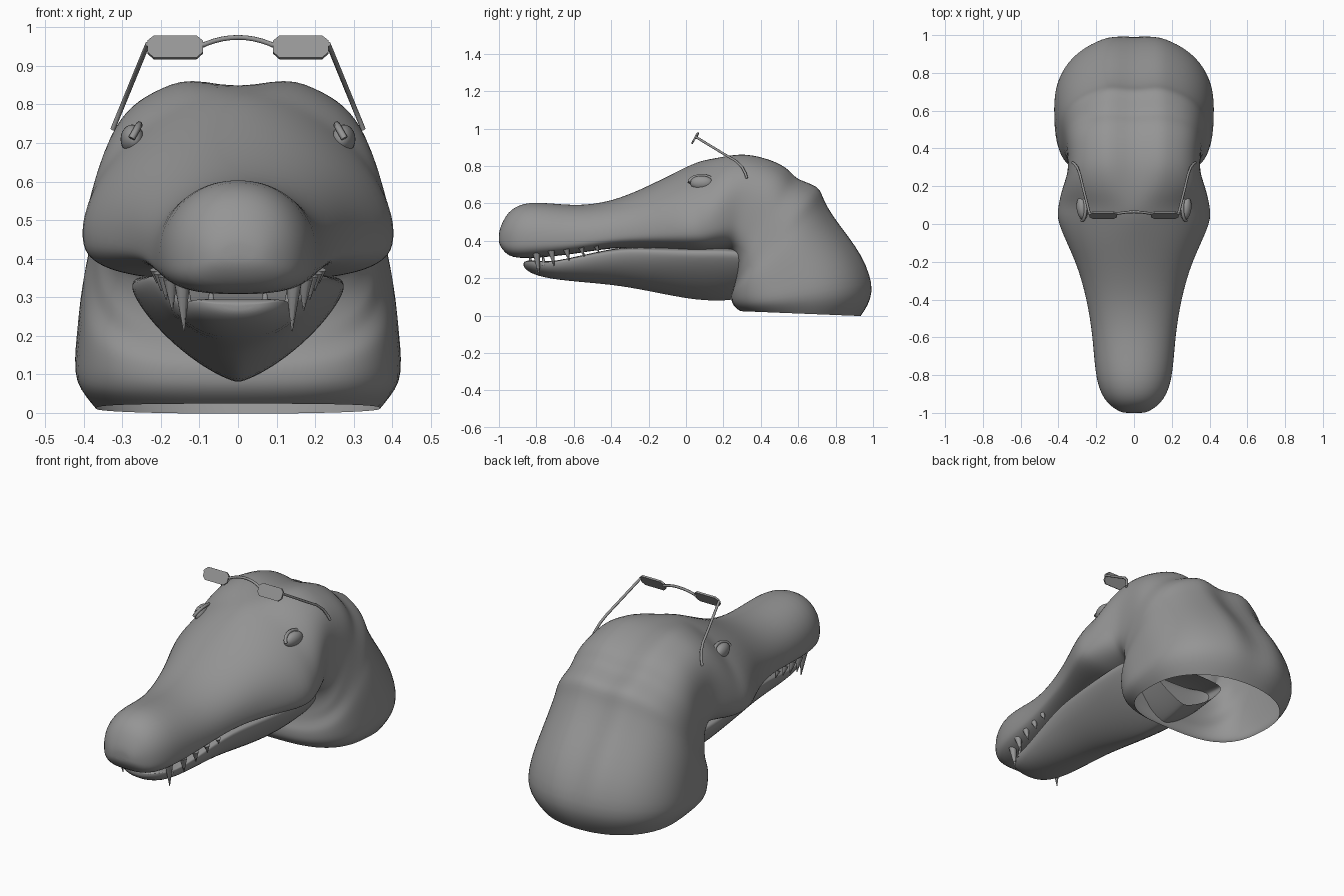
import bpy, bmesh, math
from mathutils import Vector, Matrix

if "Cube" in bpy.data.objects:
    bpy.data.objects.remove(bpy.data.objects["Cube"])

grey = bpy.data.materials.new("grey")
grey.diffuse_color = (0.3, 0.3, 0.3, 1)
grey.use_nodes = True
grey.node_tree.nodes["Principled BSDF"].inputs["Base Color"].default_value = grey.diffuse_color


def finish(name, bm, smooth=None, subsurf=0):
    bmesh.ops.recalc_face_normals(bm, faces=bm.faces)
    me = bpy.data.meshes.new(name)
    bm.to_mesh(me)
    bm.free()
    me.materials.append(grey)
    ob = bpy.data.objects.new(name, me)
    bpy.context.collection.objects.link(ob)
    bpy.context.view_layer.objects.active = ob
    ob.select_set(True)
    if subsurf:
        mod = ob.modifiers.new("smooth_form", 'SUBSURF')
        mod.levels = mod.render_levels = subsurf
    if smooth:
        bpy.ops.object.shade_smooth_by_angle(angle=math.radians(smooth))
    ob.select_set(False)


def ramp(v, a, b):
    return min(1, max(0, (v - a) / (b - a)))


def spline(keys, steps=2):
    """Smooth curve through the key tuples."""
    out = []
    for i in range(len(keys) - 1):
        four = [keys[max(0, min(len(keys) - 1, i + k))] for k in (-1, 0, 1, 2)]
        for s in range(steps):
            t = s / steps
            out.append([b + t / 2 * (c - a + t * (2 * a - 5 * b + 4 * c - d
                                                  + t * (3 * (b - c) + d - a)))
                        for a, b, c, d in zip(*four)])
    return out + [list(keys[-1])]


def loft(name, keys, shape, n=40):
    """Key: top y, top z, bottom y, bottom z, half width. The shape rule gives
    widest height fraction, top power, bottom power and centre dip."""
    bm = bmesh.new()
    rings = []
    for ty, tz, by, bz, w in spline(keys):
        m, nt, nb, dip = shape(ty, tz)
        top, bot = Vector((0, ty, tz)), Vector((0, by, bz))
        mid = bot.lerp(top, m)
        ring = []
        for i in range(n):
            a = 2 * math.pi * i / n
            s, c = math.sin(a), math.cos(a)
            p, end = (nt, top) if c > 0 else (nb, bot)
            x = math.copysign(w * abs(s) ** (2 / p), s)
            v = mid + (end - mid) * abs(c) ** (2 / p)
            if c > 0:  # central groove between two low ridges
                v += (top - bot).normalized() * dip * (
                    .3 * math.exp(-((abs(x) - .14) / .04) ** 2) - math.exp(-(x / .07) ** 2))
            ring.append(bm.verts.new((x, v.y, v.z)))
        rings.append(ring)
    for r, q in zip(rings, rings[1:]):
        for i in range(n):
            j = (i + 1) % n
            bm.faces.new((r[i], r[j], q[j], q[i]))
    # closed front tip, open back end
    tip = bm.verts.new(sum((v.co for v in rings[0]), Vector()) / n)
    for i in range(n):
        bm.faces.new((tip, rings[0][i], rings[0][(i + 1) % n]))
    finish(name, bm, 60, 1)


def head_shape(y, z):
    neck = ramp(y, .1, .5)
    socket = math.exp(-((y - .04) / .13) ** 2)
    return (.27 + .11 * ramp(-y, .5, 1) + .23 * neck,
            2.1 - .38 * socket + .7 * ramp(y, .12, .32) - .65 * ramp(y, .5, .85),
            3 + .3 * neck - .3 * ramp(-z, -.3, 0),
            .028 * ramp(y, .08, .3) * ramp(z, 0, .3))


def jaw_shape(y, z):
    return .86, 4, 1.35 + .75 * ramp(-y, 0, .85), 0


# Snout, skull and neck as one open shell
snout = [(-1.0, .45, .385, .06), (-.95, .555, .32, .14), (-.83, .608, .307, .198),
         (-.60, .590, .33, .22), (-.40, .615, .36, .252), (-.20, .695, .36, .31),
         (0, .796, .346, .40), (.10, .835, .342, .40)]
neck = [(.20, .86, .19, .352, .378), (.32, .868, .245, .34, .352),
        (.45, .838, .265, .285, .353), (.545, .79, .268, .235, .36),
        (.60, .735, .265, .2, .368), (.71, .695, .258, .165, .38), (.745, .62, .25, .14, .39),
        (.81, .515, .242, .115, .406), (.95, .325, .243, .075, .42),
        (1.01, .13, .262, .045, .422), (.935, -.002, .29, .024, .37)]
loft("head", [(y, t, y, b, w) for y, t, b, w in snout] + neck, head_shape)

# Lower jaw, a keeled trough running into the throat
jaw = [(-.868, .285, .262, .06), (-.83, .298, .228, .12), (-.70, .29, .193, .155),
       (-.40, .358, .165, .208), (-.20, .366, .131, .24), (.05, .362, .084, .27),
       (.25, .362, .082, .275), (.40, .33, .12, .25)]
loft("lower_jaw", [(y, t, y, b, w) for y, t, b, w in jaw], jaw_shape)


def cone(name, root, tip, r):
    root, tip = Vector(root), Vector(tip)
    d = tip - root
    bm = bmesh.new()
    mat = Matrix.Translation((root + tip) / 2) @ d.to_track_quat('Z', 'Y').to_matrix().to_4x4()
    bmesh.ops.create_cone(bm, cap_ends=True, segments=8, radius1=r, radius2=.002,
                          depth=d.length, matrix=mat)
    finish(name, bm, 50)


def ball(name, loc, scale, turn):
    bm = bmesh.new()
    mat = Matrix.Translation(loc) @ Matrix.Rotation(turn, 4, 'Z') @ Matrix.Diagonal((*scale, 1))
    bmesh.ops.create_uvsphere(bm, u_segments=20, v_segments=12, radius=1, matrix=mat)
    finish(name, bm, 60)


def tube(name, pts, r):
    cu = bpy.data.curves.new(name, 'CURVE')
    cu.dimensions = '3D'
    cu.bevel_depth, cu.bevel_resolution, cu.use_fill_caps = r, 1, True
    sp = cu.splines.new('POLY')
    sp.points.add(len(pts) - 1)
    for p, co in zip(sp.points, pts):
        p.co = (*co, 1)
    cu.materials.append(grey)
    bpy.context.collection.objects.link(bpy.data.objects.new(name, cu))


for side, s in (("right", 1), ("left", -1)):
    # Eyes with a raised lid above
    ball(side + "_eye", (s * .274, .083, .71), (.03, .062, .038), s * -.12)
    arc = [math.pi * k / 10 for k in range(11)]
    tube(side + "_eyelid", [(s * (.276 - .02 * math.sin(a)), .083 - .066 * math.cos(a),
                             .712 + .036 * math.sin(a)) for a in arc], .009)

    # Upper teeth shrink from the front fang backwards
    for i in range(5):
        y = -.80 + .08 * i
        x = .145 + .07 * (i / 4) ** .6
        cone(f"{side}_upper_tooth_{i}", (s * x, y, .34 + .008 * i),
             (s * (x - .005), y + .015, .212 + .125 * (i / 4) ** .6), .022 - .002 * i)

    # Lower front teeth
    for i in range(2):
        x, y = .07 + .06 * i, -.83 + .07 * i
        cone(f"{side}_lower_tooth_{i}", (s * x, y, .27), (s * x, y - .005, .328), .013)

    # Tilted eight-sided lens
    bm = bmesh.new()
    outline = [(-.055, -.033), (.055, -.033), (.072, -.016), (.072, .018),
               (.055, .033), (-.055, .033), (-.072, .018), (-.072, -.016)]
    front, back = [[bm.verts.new((x, y, z)) for x, z in outline] for y in (-.005, .005)]
    bm.faces.new(front)
    bm.faces.new(back)
    for i in range(8):
        j = (i + 1) % 8
        bm.faces.new((front[i], front[j], back[j], back[i]))
    bm.transform(Matrix.Translation((s * .163, .047, .948)) @ Matrix.Rotation(-.5, 4, 'X'))
    finish(side + "_lens", bm)

    # Temple arm hooking down behind the brow
    arm = [(.05, .957), (.2, .866), (.265, .828), (.3, .795), (.318, .76), (.325, .735)]
    tube(side + "_temple_arm", [(s * (.235 + .41 * (.955 - z)), y, z) for y, z in arm], .007)

# Arched bridge between the lenses
tube("bridge", [(.02 * k, .064 - .012 * (k / 5) ** 2, .974 - .024 * (k / 5) ** 2)
                for k in range(-5, 6)], .007)
